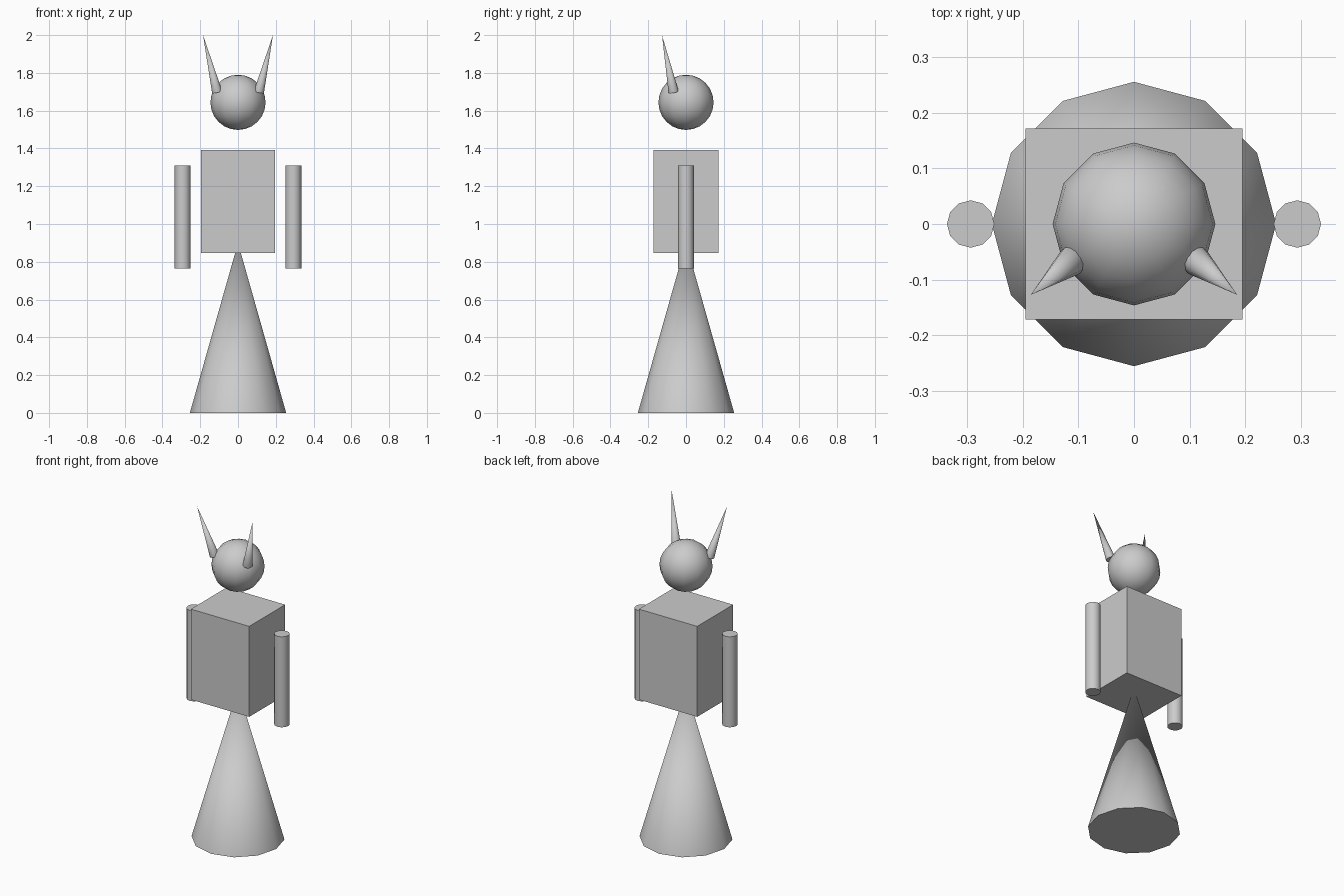
import bpy
from math import radians
from mathutils import Vector

if "Cube" in bpy.data.objects:
    bpy.data.objects.remove(bpy.data.objects["Cube"])

SIDES = 12


def finish(name, smooth=True):
    obj = bpy.context.object
    obj.name = name
    if smooth:
        bpy.ops.object.shade_smooth_by_angle(angle=radians(40))
    return obj


def cone(name, base, tip, radius):
    base, tip = Vector(base), Vector(tip)
    axis = tip - base
    bpy.ops.mesh.primitive_cone_add(
        vertices=SIDES, radius1=radius, radius2=0, depth=axis.length,
        location=(base + tip) / 2,
        rotation=Vector((0, 0, 1)).rotation_difference(axis).to_euler())
    return finish(name)


# Skirt: tall cone whose tip is buried in the torso
cone("skirt", (0, 0, 0), (0, 0, 0.90), 0.255)

# Torso box
bpy.ops.mesh.primitive_cube_add(size=1, location=(0, 0, 1.12))
torso = finish("torso", smooth=False)
torso.scale = (0.39, 0.343, 0.546)

# Floating head
bpy.ops.mesh.primitive_uv_sphere_add(
    segments=SIDES, ring_count=12, radius=0.146, location=(0, 0, 1.644))
finish("head")

# Mirrored arms and horns
for side, label in ((-1, "left"), (1, "right")):
    bpy.ops.mesh.primitive_cylinder_add(
        vertices=SIDES, radius=0.0425, depth=0.546,
        location=(side * 0.293, 0, 1.037))
    finish(f"{label}_arm")
    cone(f"{label}_horn", (side * 0.111, -0.066, 1.70),
         (side * 0.185, -0.127, 2.0), 0.027)
